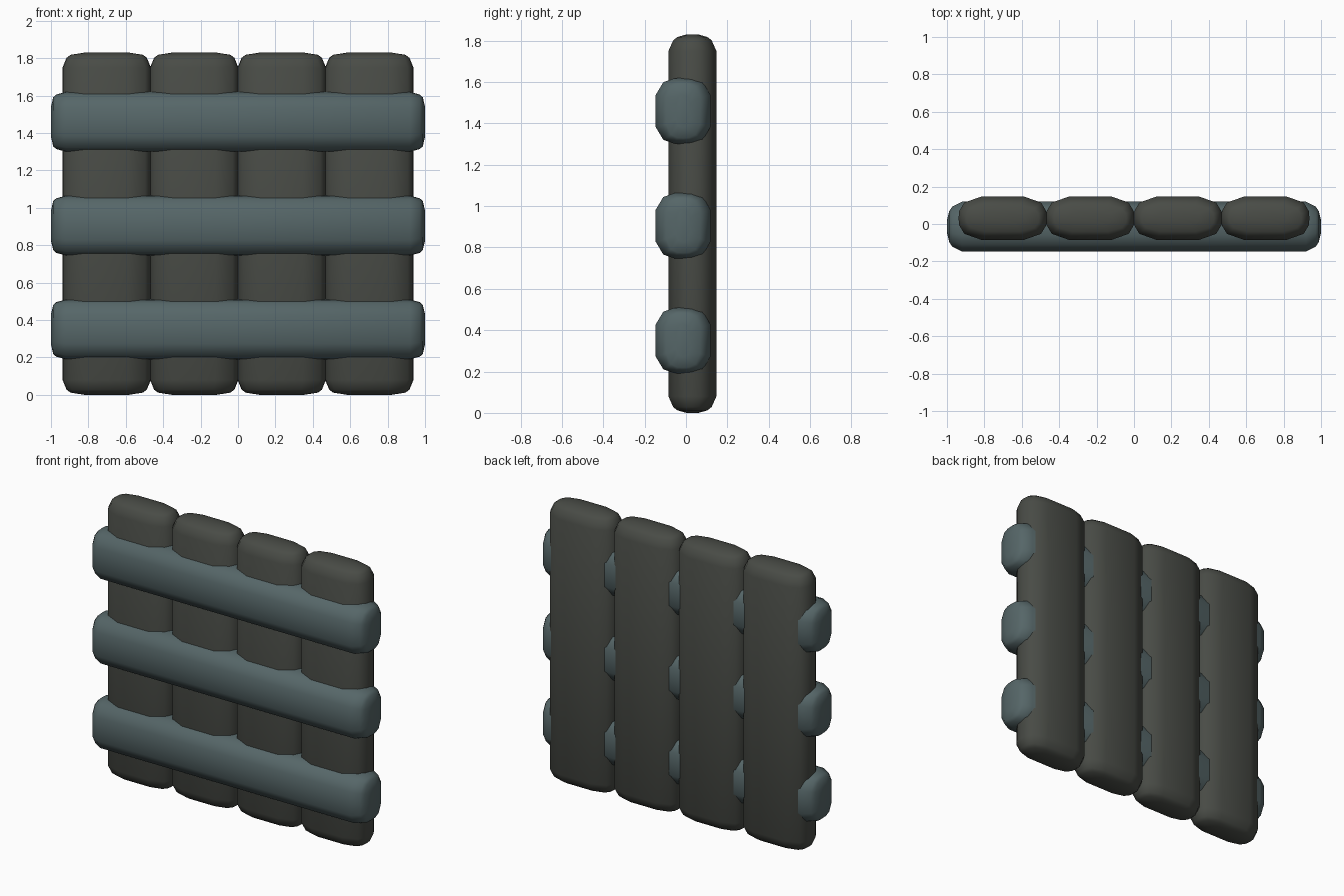
import bpy
import bmesh
from mathutils import Vector

if "Cube" in bpy.data.objects:
    bpy.data.objects.remove(bpy.data.objects["Cube"])


def material(name, rgb):
    m = bpy.data.materials.new(name)
    m.diffuse_color = (*rgb, 1)
    m.use_nodes = True
    m.node_tree.nodes["Principled BSDF"].inputs["Base Color"].default_value = m.diffuse_color
    return m


plank_mat = material("dark_wood", (0.066, 0.071, 0.061))
bar_mat = material("blue_grey_wood", (0.092, 0.133, 0.138))

# Rounded eight-plus-sided cross-section, in units of half width / half depth
SECTION = [(1, 0), (0.985, 0.33), (0.87, 0.72), (0.48, 1), (0, 1),
           (-0.48, 1), (-0.87, 0.72), (-0.985, 0.33), (-1, 0),
           (-0.985, -0.33), (-0.87, -0.72), (-0.48, -1), (0, -1),
           (0.48, -1), (0.87, -0.72), (0.985, -0.33)]
# Rounded ends: distance from the end, width scale, depth scale
END = [(0.0, 0.5, 0.25), (0.012, 0.82, 0.62), (0.028, 0.91, 0.8), (0.08, 1, 1)]


def padded_board(name, centre, half_len, half_w, half_d, along, across, mat):
    """Board with soft rounded edges and ends; depth always runs along y."""
    bm = bmesh.new()
    c, along, across = Vector(centre), Vector(along), Vector(across)
    stations = [(-half_len + d, a, b) for d, a, b in END]
    stations += [(half_len - d, a, b) for d, a, b in reversed(END)]
    rings = []
    for t, a, b in stations:
        rings.append([bm.verts.new(c + along * t + across * (u * half_w * a)
                                   + Vector((0, v * half_d * b, 0)))
                      for u, v in SECTION])
    n = len(SECTION)
    for r0, r1 in zip(rings, rings[1:]):
        for i in range(n):
            j = (i + 1) % n
            bm.faces.new((r0[i], r0[j], r1[j], r1[i]))
    bm.faces.new(rings[0])
    bm.faces.new(rings[-1])
    bmesh.ops.recalc_face_normals(bm, faces=bm.faces)
    for f in bm.faces:
        f.smooth = True
    mesh = bpy.data.meshes.new(name)
    bm.to_mesh(mesh)
    bm.free()
    mesh.materials.append(mat)
    ob = bpy.data.objects.new(name, mesh)
    bpy.context.collection.objects.link(ob)
    return ob


# Four upright planks, side by side
for i in range(4):
    padded_board(f"upright_plank_{i + 1}", (-0.702 + 0.468 * i, 0.031, 0.915),
                 0.915, 0.236, 0.116, (0, 0, 1), (1, 0, 0), plank_mat)

# Three cross bars on the front
for i, z in enumerate((0.35, 0.905, 1.46)):
    padded_board(f"cross_bar_{i + 1}", (0, -0.014, z),
                 1.0, 0.16, 0.133, (1, 0, 0), (0, 0, 1), bar_mat)
